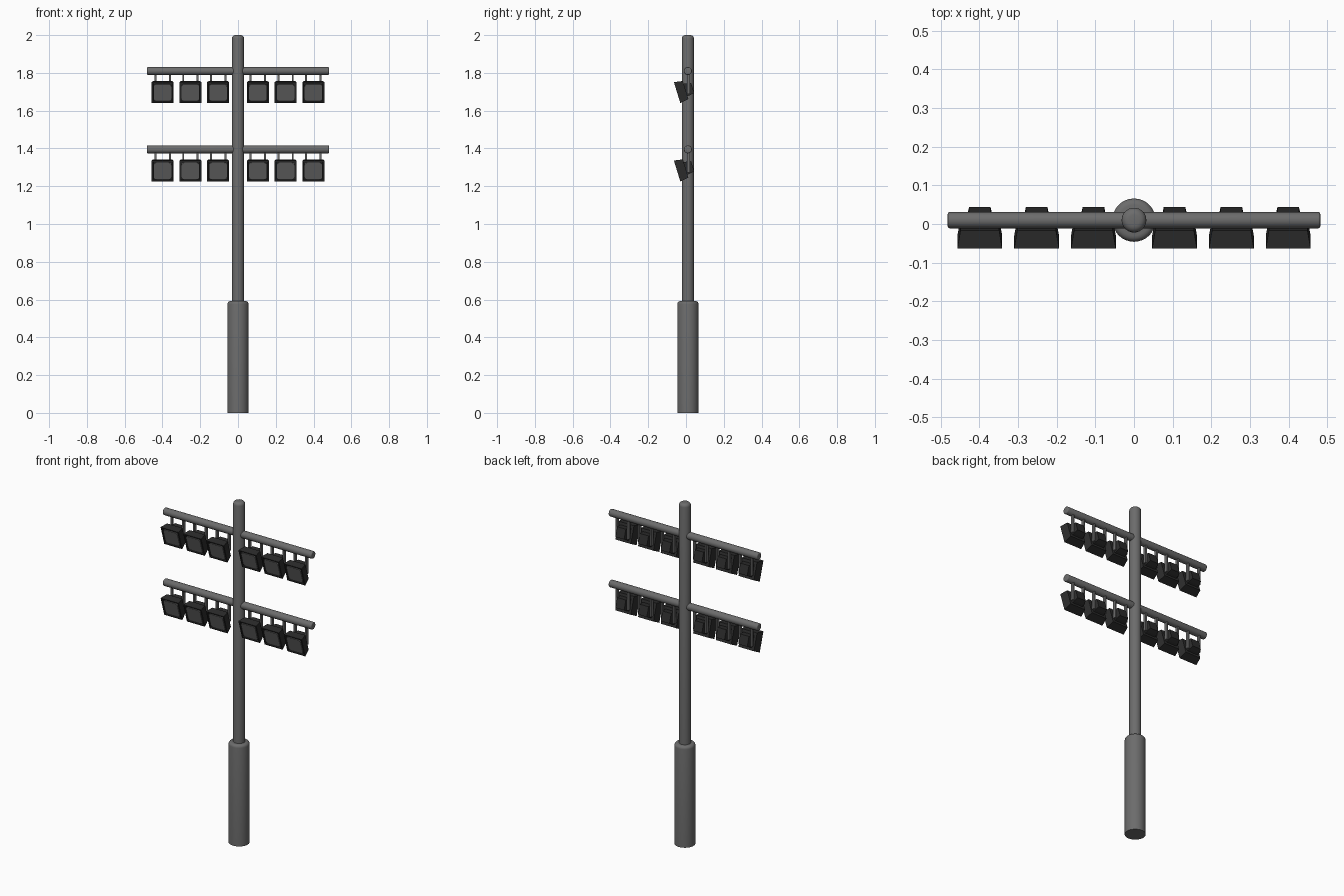
import bpy, bmesh, math
from mathutils import Matrix, Vector

if "Cube" in bpy.data.objects:
    bpy.data.objects.remove(bpy.data.objects["Cube"])

def material(name, v):
    m = bpy.data.materials.new(name)
    m.diffuse_color = (v, v, v, 1)
    m.use_nodes = True
    m.node_tree.nodes["Principled BSDF"].inputs["Base Color"].default_value = m.diffuse_color
    return m

STEEL = material("grey steel", 0.15)
BLACK = material("black housing", 0.025)
LENS = material("lens grey", 0.13)
AXIS_Y = 0.01  # the mast stands slightly behind the centre

def finish(name, bm, mat, matrix=None, smooth=False):
    bmesh.ops.recalc_face_normals(bm, faces=bm.faces)
    me = bpy.data.meshes.new(name)
    bm.to_mesh(me)
    bm.free()
    me.materials.append(mat)
    ob = bpy.data.objects.new(name, me)
    bpy.context.collection.objects.link(ob)
    if matrix:
        ob.matrix_world = matrix
    if smooth:
        bpy.ops.object.select_all(action='DESELECT')
        ob.select_set(True)
        bpy.context.view_layer.objects.active = ob
        bpy.ops.object.shade_smooth_by_angle(angle=math.radians(35))
    return ob

def loft(bm, rings):
    """Skin a list of equally long rings and cap both ends."""
    vs = [[bm.verts.new(p) for p in r] for r in rings]
    n = len(vs[0])
    for a, b in zip(vs, vs[1:]):
        for i in range(n):
            j = (i + 1) % n
            bm.faces.new((a[i], a[j], b[j], b[i]))
    bm.faces.new(vs[0])
    bm.faces.new(vs[-1])

def lathe(name, profile, matrix, sides=32):
    bm = bmesh.new()
    loft(bm, [[(r * math.cos(2 * math.pi * i / sides),
                r * math.sin(2 * math.pi * i / sides), z) for i in range(sides)]
              for r, z in profile])
    return finish(name, bm, STEEL, matrix, True)

def square(half, depth):
    return [(sx * half, depth, sz * half) for sx, sz in ((-1, -1), (1, -1), (1, 1), (-1, 1))]

def rounded(half, r, depth, n=4):
    pts = []
    for k, (sx, sz) in enumerate(((1, 1), (-1, 1), (-1, -1), (1, -1))):
        for i in range(n + 1):
            a = math.pi / 2 * (k + i / n)
            pts.append((sx * (half - r) + r * math.cos(a), depth, sz * (half - r) + r * math.sin(a)))
    return pts

def rounded_end(r, end, b):
    """Profile points for a softened rim at height `end`."""
    return [(r - b + b * math.cos(a), end - b + b * math.sin(a))
            for a in (math.pi / 2 * i / 4 for i in range(5))]

# Mast: wide foot and slim pole
mast = Matrix.Translation((0, AXIS_Y, 0))
lathe("mast_foot", [(0.056, 0)] + rounded_end(0.056, 0.592, 0.016), mast)
lathe("mast_pole", [(0.032, 0.57)] + rounded_end(0.032, 2.0, 0.018), mast)

def floodlight(x, bar_z):
    tilt = math.radians(17)
    m = Matrix.Translation((x, -0.047, bar_z - 0.1145)) @ Matrix.Rotation(tilt, 4, 'X')
    # Housing with recessed front
    bm = bmesh.new()
    loft(bm, [square(0.049, 0.007), square(0.051, 0), square(0.058, 0), square(0.05, 0.047)])
    finish("lamp_housing", bm, BLACK, m)
    # Rear gear box
    bm = bmesh.new()
    loft(bm, [square(0.035, 0.044), square(0.033, 0.06), square(0.028, 0.086)])
    finish("lamp_gear_box", bm, BLACK, m)
    # Glass plate
    bm = bmesh.new()
    loft(bm, [rounded(0.046, 0.014, 0.001), rounded(0.046, 0.014, 0.008)])
    finish("lamp_glass", bm, LENS, m)
    # Two hanger straps from the bar down beside the gear box
    for s in (-1, 1):
        bm = bmesh.new()
        bmesh.ops.create_cube(bm, size=1)
        top, bottom = bar_z - 0.01, bar_z - 0.122
        bmesh.ops.scale(bm, vec=Vector((0.01, 0.017, top - bottom)), verts=bm.verts)
        finish("hanger_strap", bm, STEEL,
               Matrix.Translation((x + s * 0.038, 0.013, (top + bottom) / 2)))

# Two crossbars, each with six floodlights
for bar_z in (1.81, 1.395):
    for s in (-1, 1):
        m = Matrix.Translation((0, AXIS_Y, bar_z)) @ Matrix.Rotation(s * math.pi / 2, 4, 'Y')
        lathe("crossbar", [(0.021, 0.01)] + rounded_end(0.021, 0.482, 0.005), m, 24)
        for x in (0.105, 0.252, 0.399):
            floodlight(s * x, bar_z)
